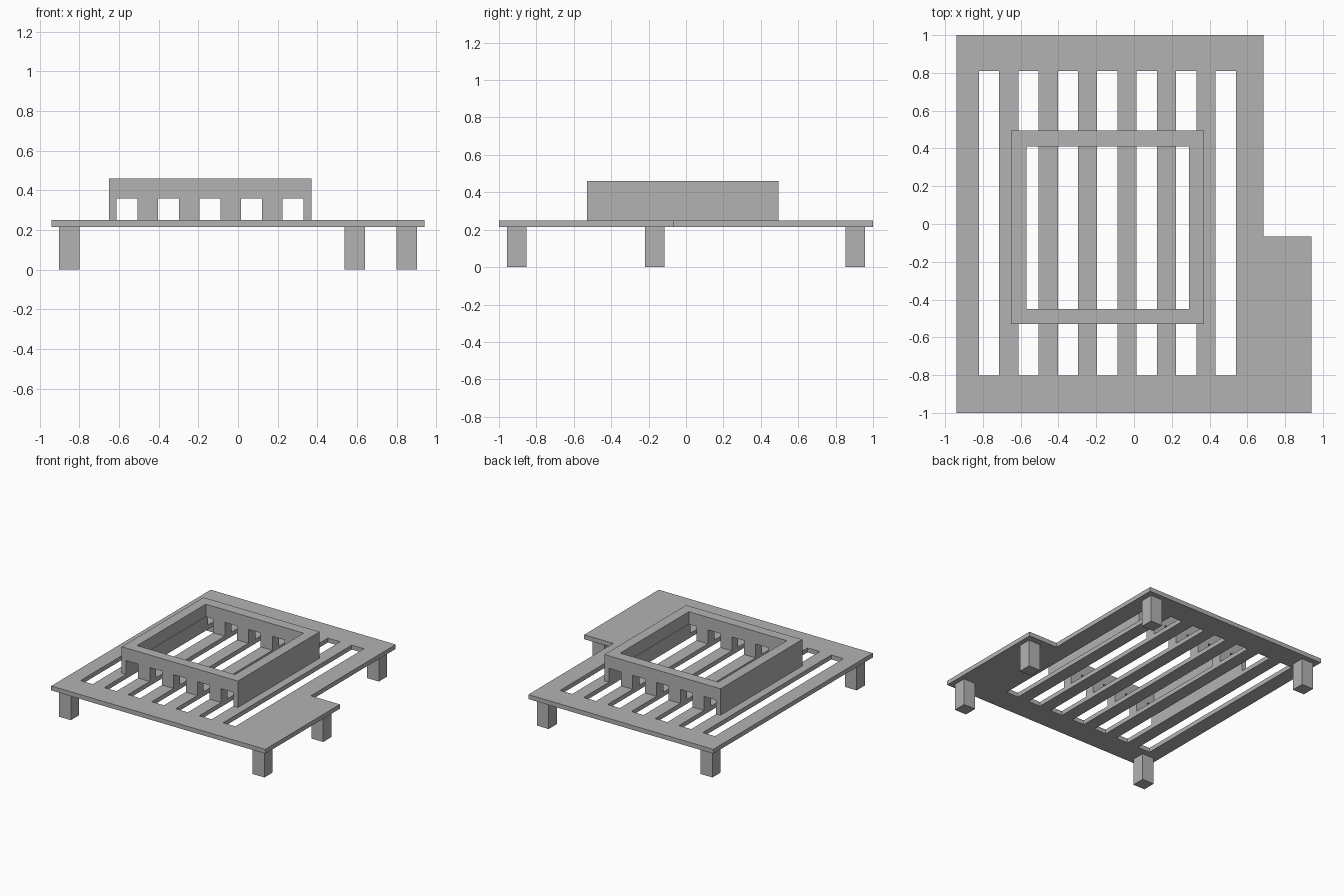
import bpy
import bmesh

cube = bpy.data.objects.get("Cube")
if cube:
    bpy.data.objects.remove(cube, do_unlink=True)

grey = bpy.data.materials.new("plain grey")
grey.use_nodes = True
grey.diffuse_color = (0.45, 0.45, 0.45, 1)
bsdf = next(n for n in grey.node_tree.nodes if n.type == "BSDF_PRINCIPLED")
bsdf.inputs["Base Color"].default_value = (0.45, 0.45, 0.45, 1)


def add_prisms(name, outlines, bottom, top):
    """Extrude each flat outline from bottom to top into one object."""
    bm = bmesh.new()
    for outline in outlines:
        face = bm.faces.new([bm.verts.new((x, y, bottom)) for x, y in outline])
        result = bmesh.ops.extrude_face_region(bm, geom=[face])
        raised = [v for v in result["geom"] if isinstance(v, bmesh.types.BMVert)]
        bmesh.ops.translate(bm, verts=raised, vec=(0, 0, top - bottom))
    bmesh.ops.recalc_face_normals(bm, faces=bm.faces)
    mesh = bpy.data.meshes.new(name)
    bm.to_mesh(mesh)
    bm.free()
    mesh.materials.append(grey)
    obj = bpy.data.objects.new(name, mesh)
    bpy.context.collection.objects.link(obj)
    return obj


def rect(x0, x1, y0, y1):
    return [(x0, y0), (x1, y0), (x1, y1), (x0, y1)]


def cut(obj, cutter):
    mod = obj.modifiers.new("cut", "BOOLEAN")
    mod.operation = "DIFFERENCE"
    mod.solver = "EXACT"
    mod.object = cutter
    bpy.context.view_layer.objects.active = obj
    bpy.ops.object.modifier_apply(modifier=mod.name)


# Deck with a stepped back corner
deck = add_prisms("deck", [[(-0.94, -1), (0.94, -1), (0.94, -0.065),
                            (0.685, -0.065), (0.685, 1), (-0.94, 1)]], 0.215, 0.25)

# Raised rectangular frame
frame = add_prisms("raised_frame", [rect(-0.65, 0.37, -0.53, 0.495)], 0.25, 0.46)
opening = add_prisms("frame_opening_cutter", [rect(-0.57, 0.29, -0.45, 0.41)], 0.2, 0.5)
cut(frame, opening)

# Long slots pass through the deck and the lower part of the frame
starts = [-0.821 + 0.2088 * i for i in range(7)]
slots = add_prisms("slot_cutter", [rect(x, x + 0.107, -0.803, 0.81) for x in starts], 0.1, 0.36)
cut(deck, slots)
cut(frame, slots)
for helper in (opening, slots):
    bpy.data.objects.remove(helper, do_unlink=True)

# Square legs under the corners
legs = {
    "front_right_leg": (-0.85, -0.905),
    "front_left_leg": (0.85, -0.905),
    "middle_left_leg": (0.85, -0.168),
    "back_left_leg": (0.588, 0.905),
    "back_right_leg": (-0.85, 0.905),
}
half = 0.052
for name, (x, y) in legs.items():
    add_prisms(name, [rect(x - half, x + half, y - half, y + half)], 0, 0.215)
